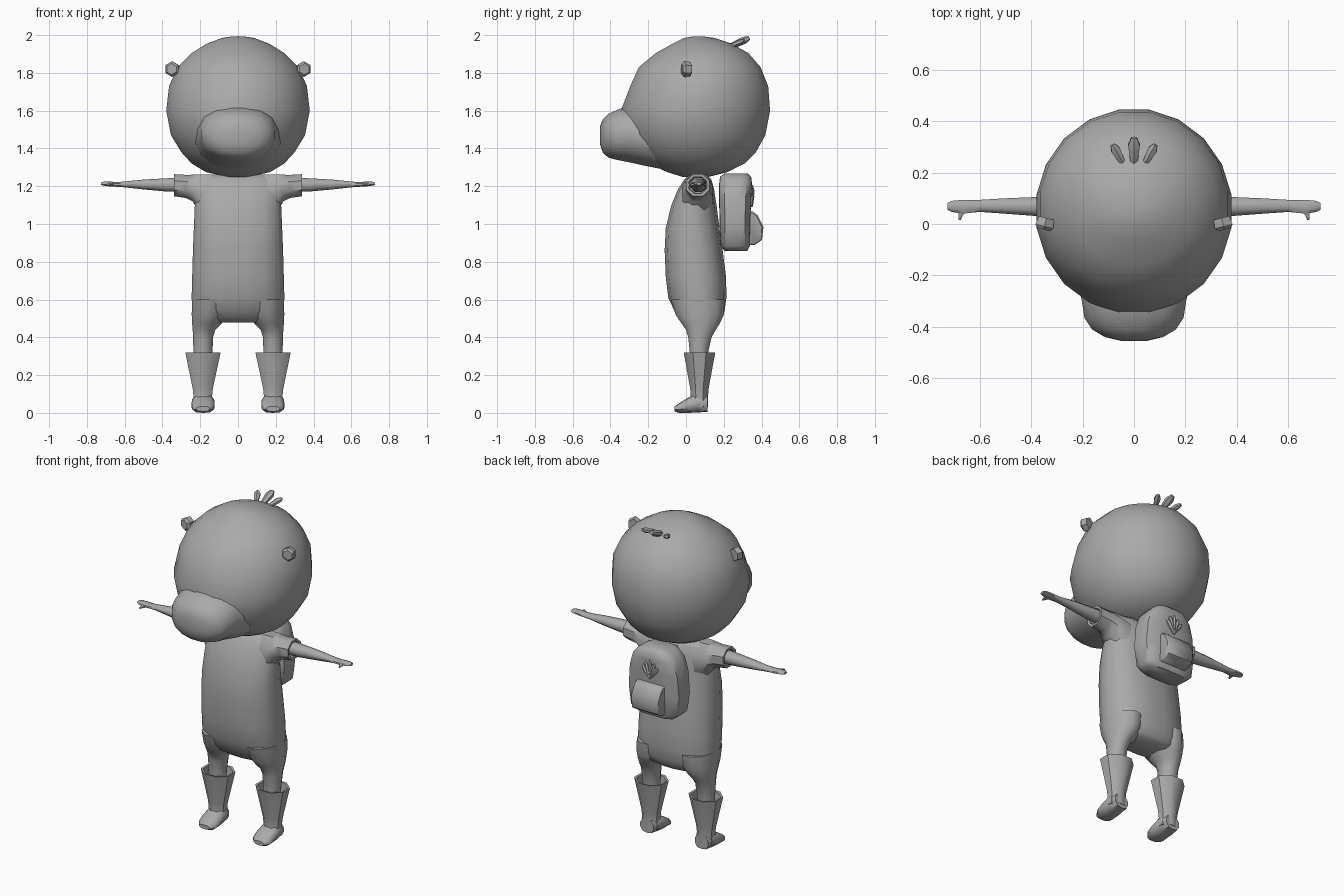
import bpy, bmesh, math
from mathutils import Vector, Matrix

grey = bpy.data.materials.new("soft grey")
grey.diffuse_color = (0.4, 0.4, 0.4, 1)


def finish(name, bm, mirror=False, angle=45):
    """Turn a bmesh into a shaded object, optionally mirrored across x."""
    bmesh.ops.recalc_face_normals(bm, faces=bm.faces)
    mesh = bpy.data.meshes.new(name)
    bm.to_mesh(mesh)
    bm.free()
    mesh.materials.append(grey)
    ob = bpy.data.objects.new(name, mesh)
    bpy.context.collection.objects.link(ob)
    bpy.ops.object.select_all(action='DESELECT')
    ob.select_set(True)
    bpy.context.view_layer.objects.active = ob
    bpy.ops.object.shade_smooth_by_angle(angle=math.radians(angle))
    if mirror:
        mod = ob.modifiers.new("mirror", 'MIRROR')
        mod.use_axis[0] = True
        mod.use_clip = False
        mod.use_mirror_merge = False
    return ob


def loft(name, axis, rings, n=12, power=2.0, mirror=False, angle=45, matrix=None):
    """Skin rings (t, a_min, a_max, b_min, b_max) stacked along an axis."""
    bm = bmesh.new()
    loops = []
    for t, a0, a1, b0, b1 in rings:
        loop = []
        for i in range(n):
            ang = 2 * math.pi * (i + 0.5) / n
            c, s = math.cos(ang), math.sin(ang)
            k = (abs(c) ** power + abs(s) ** power) ** (-1 / power)
            # stretch so flat-sided rings still reach their bounds
            fit = 1 / math.cos(math.pi / n) if n % 4 == 0 and power == 2 else 1
            a = (a0 + a1) / 2 + (a1 - a0) / 2 * c * k * fit
            b = (b0 + b1) / 2 + (b1 - b0) / 2 * s * k * fit
            p = {'x': (t, a, b), 'y': (a, t, b), 'z': (a, b, t)}[axis]
            loop.append(bm.verts.new(p))
        loops.append(loop)
    for lo, hi in zip(loops, loops[1:]):
        for i in range(n):
            j = (i + 1) % n
            bm.faces.new((lo[i], lo[j], hi[j], hi[i]))
    bm.faces.new(loops[0])
    bm.faces.new(loops[-1])
    if matrix:
        bm.transform(matrix)
    return finish(name, bm, mirror, angle)


# Head: large rounded skull
loft("head", 'z', [
    (1.25, -.06, .06, -.02, .12), (1.275, -.17, .17, -.10, .22),
    (1.32, -.245, .245, -.20, .31), (1.38, -.30, .30, -.27, .37),
    (1.47, -.355, .355, -.32, .42), (1.60, -.38, .38, -.345, .445),
    (1.73, -.365, .365, -.295, .435), (1.83, -.32, .32, -.25, .395),
    (1.905, -.245, .245, -.16, .33), (1.955, -.165, .165, -.07, .24),
    (1.985, -.085, .085, -.01, .15), (1.993, -.03, .03, .04, .09)],
    n=20, angle=60)

# Muzzle: broad snout blending into the face
loft("muzzle", 'y', [
    (-.455, -.05, .05, 1.42, 1.52), (-.44, -.115, .115, 1.375, 1.555),
    (-.41, -.165, .165, 1.35, 1.585), (-.365, -.195, .195, 1.338, 1.605),
    (-.30, -.205, .205, 1.325, 1.63), (-.20, -.23, .23, 1.303, 1.62),
    (-.08, -.23, .23, 1.28, 1.58), (.04, -.15, .15, 1.265, 1.50)],
    n=16, power=2.3, angle=60)

# Ears: small hexagonal tabs
loft("ear", 'y', [
    (-.024, -.030, .030, -.030, .030), (-.012, -.041, .041, -.042, .042),
    (.022, -.036, .036, -.038, .038)], n=6, mirror=True,
    matrix=Matrix.Translation((.346, .002, 1.82)) @ Matrix.Rotation(.25, 4, 'Z'))

# Hair tuft: three stubs fanning backward from the crown
for name, x, spread, size in (("hair_middle", 0, 0, 1),
                              ("hair_left", -.045, -.55, .8),
                              ("hair_right", .045, .55, .8)):
    aim = Vector((spread, 1, .45)).to_track_quat('Z', 'Y').to_matrix().to_4x4()
    w = .026 * size
    loft(name, 'z', [
        (0, -w * .6, w * .6, -w * .6, w * .6), (.075 * size, -w, w, -w * .75, w * .75),
        (.105 * size, -w * .5, w * .5, -w * .4, w * .4)], n=6,
        matrix=Matrix.Translation((x, .24, 1.942)) @ aim)

# Torso: soft sack shape
loft("torso", 'z', [
    (.478, -.15, .15, .0, .17), (.50, -.215, .215, -.03, .19),
    (.54, -.243, .243, -.062, .205), (.61, -.247, .247, -.095, .215),
    (.72, -.244, .244, -.108, .213), (.86, -.24, .24, -.114, .195),
    (.98, -.235, .235, -.108, .178), (1.10, -.23, .23, -.078, .162),
    (1.18, -.225, .225, -.045, .15), (1.235, -.215, .215, -.01, .135),
    (1.262, -.18, .18, .02, .11)], n=16, power=2.6, angle=60)

# Trouser legs flowing out of the torso
loft("leg", 'z', [
    (.60, .05, .244, -.08, .205), (.52, .06, .245, -.055, .20),
    (.475, .085, .243, -.025, .18), (.44, .12, .24, .0, .158),
    (.40, .132, .238, .012, .135), (.32, .135, .236, .02, .117),
    (.20, .14, .23, .025, .112)], n=12, mirror=True, angle=60)

# Sleeves with hollow cuffs
loft("sleeve", 'x', [
    (.14, -.02, .14, 1.02, 1.262), (.21, -.02, .14, 1.065, 1.262),
    (.24, -.008, .132, 1.12, 1.261), (.275, .0, .127, 1.138, 1.26),
    (.34, .0, .125, 1.147, 1.264), (.338, .015, .11, 1.162, 1.25),
    (.25, .02, .105, 1.165, 1.245)], n=8, mirror=True)

# Arms ending in flat mitten hands
loft("arm", 'x', [
    (.24, .027, .107, 1.168, 1.247), (.38, .031, .105, 1.172, 1.242),
    (.50, .04, .10, 1.183, 1.235), (.60, .047, .094, 1.194, 1.225),
    (.64, .043, .093, 1.197, 1.222), (.67, .04, .094, 1.198, 1.224),
    (.71, .047, .09, 1.203, 1.224), (.725, .055, .082, 1.206, 1.219)],
    n=8, mirror=True, angle=60)
loft("thumb", 'y', [
    (.055, .645, .685, 1.199, 1.22), (.035, .664, .685, 1.199, 1.216),
    (.015, .674, .684, 1.20, 1.21)], n=6, mirror=True)

# Boots: flared hollow shaft and a pointed foot
loft("boot_shaft", 'z', [
    (.03, .13, .24, .02, .117), (.09, .137, .236, .025, .117),
    (.13, .133, .24, .022, .12), (.32, .092, .279, -.012, .155),
    (.318, .104, .267, .0, .143), (.22, .118, .253, .012, .13)],
    n=8, mirror=True)
loft("boot_foot", 'y', [
    (.115, .14, .232, .006, .09), (.06, .125, .245, .002, .105),
    (.01, .123, .246, .0, .08), (-.035, .127, .242, .0, .052),
    (-.062, .15, .22, .008, .034)], n=10, power=2.8, mirror=True)

# Backpack: rounded bag, narrower at the top
loft("backpack", 'z', [
    (.857, -.125, .125, .205, .325), (.885, -.16, .16, .183, .338),
    (1.00, -.175, .175, .178, .34), (1.13, -.165, .165, .175, .345),
    (1.21, -.14, .14, .175, .35), (1.25, -.105, .105, .18, .345),
    (1.268, -.065, .065, .205, .325)], n=16, power=5, angle=50)

# Pocket with a sloping flap, extruded from its side profile
bm = bmesh.new()
profile = [(.30, .885), (.365, .89), (.402, .915), (.41, .985), (.38, 1.045), (.355, 1.065), (.30, 1.065)]
sides = [[bm.verts.new((x, y, z)) for y, z in profile] for x in (-.092, .092)]
for s in sides:
    bm.faces.new(s)
for i in range(len(profile)):
    j = (i + 1) % len(profile)
    bm.faces.new((sides[0][i], sides[0][j], sides[1][j], sides[1][i]))
bmesh.ops.bevel(bm, geom=[e for e in bm.edges if abs(e.verts[0].co.x - e.verts[1].co.x) < .01],
                offset=.008, segments=1, affect='EDGES')
finish("pocket", bm)

# Fan of raised ribs above the pocket
for i in range(5):
    tilt = (i - 2) * .3
    length = .115 - .012 * abs(i - 2)
    loft(f"fan_rib_{i + 1}", 'z', [
        (0, -.006, .006, -.012, .008), (length * .75, -.014, .014, -.012, .016),
        (length, -.007, .007, -.012, .008)], n=6,
        matrix=Matrix.Translation((0, .346, 1.092)) @ Matrix.Rotation(tilt, 4, 'Y'))
